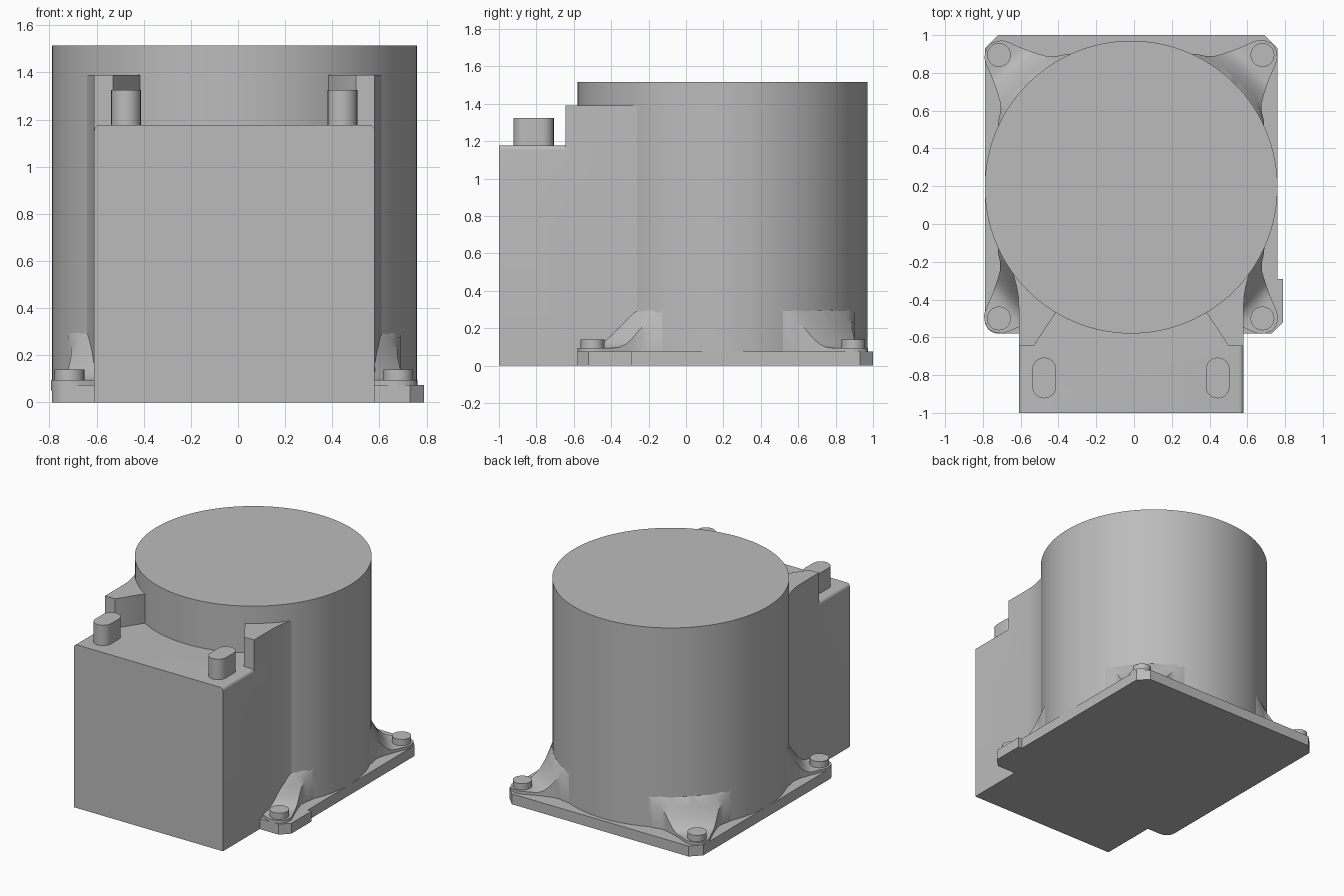
import bpy, bmesh, math
from mathutils import Vector

cube = bpy.data.objects.get("Cube")
if cube:
    bpy.data.objects.remove(cube, do_unlink=True)

grey = bpy.data.materials.new("cast_grey")
grey.use_nodes = True
grey.diffuse_color = (0.5, 0.5, 0.5, 1)
grey.node_tree.nodes["Principled BSDF"].inputs["Base Color"].default_value = (0.5, 0.5, 0.5, 1)

CX, CY, R = -0.015, 0.195, 0.775


def finish(bm, name):
    bmesh.ops.recalc_face_normals(bm, faces=bm.faces)
    mesh = bpy.data.meshes.new(name)
    bm.to_mesh(mesh)
    bm.free()
    mesh.materials.append(grey)
    obj = bpy.data.objects.new(name, mesh)
    bpy.context.collection.objects.link(obj)
    return obj


def smooth(obj):
    bpy.ops.object.select_all(action='DESELECT')
    obj.select_set(True)
    bpy.context.view_layer.objects.active = obj
    bpy.ops.object.shade_smooth_by_angle(angle=math.radians(30))


def prism(name, points, direction):
    """Closed outline extruded along a vector."""
    bm = bmesh.new()
    face = bm.faces.new([bm.verts.new(p) for p in points])
    new = bmesh.ops.extrude_face_region(bm, geom=[face])["geom"]
    bmesh.ops.translate(bm, vec=direction, verts=[v for v in new if isinstance(v, bmesh.types.BMVert)])
    return finish(bm, name)


def arc(cx, cy, r, start, end, steps):
    angles = [math.radians(start + (end - start) * i / steps) for i in range(steps + 1)]
    return [(cx + r * math.cos(a), cy + r * math.sin(a)) for a in angles]


def upright(name, outline, z0, z1):
    return prism(name, [(x, y, z0) for x, y in outline], (0, 0, z1 - z0))


# main drum
smooth(upright("drum", arc(CX, CY, R, 0, 357.1875, 127), 0.03, 1.515))

# mounting plate with clipped corners and a side tab
plate = [(0.69, 1.0), (0.76, 0.93), (0.76, -0.29), (0.79, -0.29), (0.79, -0.52), (0.73, -0.58)]
plate += arc(-0.72, -0.51, 0.07, 270, 180, 6) + [(-0.79, 0.93), (-0.72, 1.0)]
smooth(upright("mounting_plate", plate, 0, 0.075))

# front terminal housing, rounded along its top side edges
front = [(-0.61, 0), (0.58, 0)]
front += arc(0.555, 1.153, 0.025, 0, 90, 5) + arc(-0.585, 1.153, 0.025, 90, 180, 5)
housing = prism("terminal_housing", [(x, -1, z) for x, z in front], (0, 0.65, 0))

# raised shoulders joining the housing to the drum
shoulder = [(-0.61, -0.645), (-0.53, -0.645), (-0.415, -0.47), (-0.40, -0.3), (-0.6, -0.15),
            (-0.66, -0.2), (-0.635, -0.28), (-0.62, -0.34), (-0.612, -0.39), (-0.61, -0.44)]
for side in ("right", "left"):
    outline = shoulder if side == "right" else [(2 * CX - x, y) for x, y in shoulder]
    part = upright(side + "_shoulder", outline, 0, 1.39)
    union = housing.modifiers.new("join_" + side, 'BOOLEAN')
    union.operation = 'UNION'
    union.solver = 'EXACT'
    union.object = part
    bpy.context.view_layer.objects.active = housing
    bpy.ops.object.modifier_apply(modifier=union.name)
    bpy.data.objects.remove(part, do_unlink=True)
smooth(housing)

# oblong pegs on the housing
for side, x in (("right", -0.475), ("left", 0.443)):
    peg = arc(x, -0.77, 0.063, 0, 180, 12) + arc(x, -0.86, 0.063, 180, 360, 12)
    smooth(upright(side + "_peg", peg, 1.16, 1.325))

# flared feet: (distance from drum axis, half width)
STATIONS = [(0.70, 0.30), (0.745, 0.25), (0.77, 0.21), (0.80, 0.178), (0.84, 0.155), (0.87, 0.14),
            (0.9, 0.125), (0.93, 0.112), (0.96, 0.1), (1.0, 0.085), (1.03, 0.068), (1.05, 0.045), (1.064, 0.012)]


def foot(name, bolt):
    u = (Vector(bolt) - Vector((CX, CY))).normalized()
    v = Vector((-u.y, u.x))
    bm = bmesh.new()
    rows = []
    for r, half in STATIONS:
        row = []
        for i in range(11):
            t = half * (i / 5 - 1)
            d = max(math.hypot(r, t), R - 0.01)
            z = 0.095 + 0.2 * (max(0, 0.93 - d) / 0.155) ** 2
            p = Vector((CX, CY)) + u * r + v * t
            row.append(bm.verts.new((p.x, p.y, z)))
        rows.append(row)
    for a, b in zip(rows, rows[1:]):
        for i in range(10):
            bm.faces.new((a[i], a[i + 1], b[i + 1], b[i]))
    rim = [e for e in bm.edges if e.is_boundary]
    skirt = bmesh.ops.extrude_edge_only(bm, edges=rim)["geom"]
    for vert in skirt:
        if isinstance(vert, bmesh.types.BMVert):
            vert.co.z = 0.05
    smooth(finish(bm, name))


for depth, y in (("front", -0.5), ("back", 0.895)):
    for side, x in (("right", -0.715), ("left", 0.68)):
        foot(f"{depth}_{side}_foot", (x, y))
        smooth(upright(f"{depth}_{side}_bolt", arc(x, y, 0.063, 0, 348.75, 31), 0.05, 0.14))
